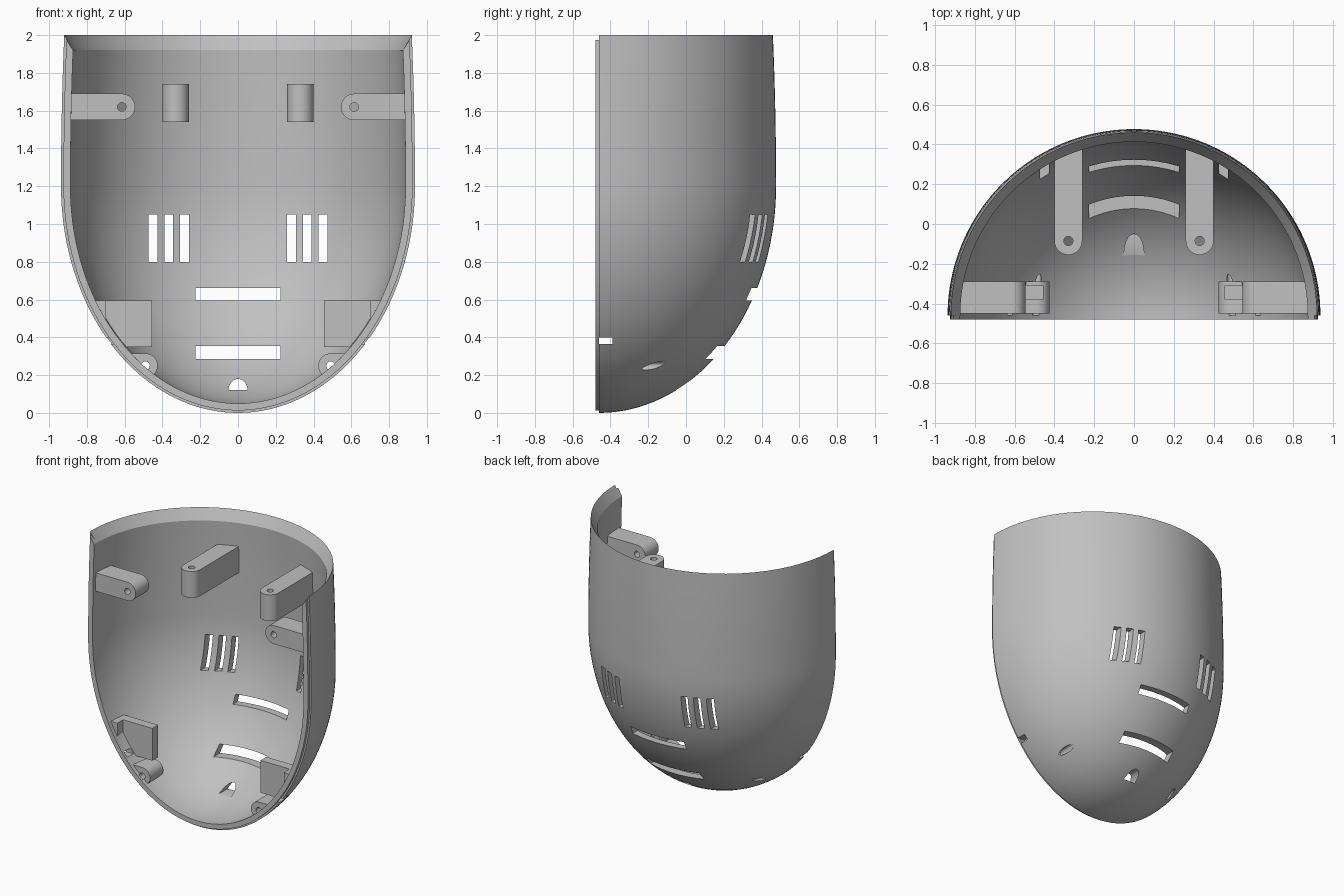
import bpy, bmesh
from math import sin, cos, pi, sqrt
from mathutils import Matrix, Vector

cube = bpy.data.objects.get("Cube")
if cube:
    bpy.data.objects.remove(cube, do_unlink=True)

grey = bpy.data.materials.new("plain grey plastic")
grey.use_nodes = True
colour = (0.53, 0.53, 0.53, 1)
grey.diffuse_color = colour
grey.node_tree.nodes["Principled BSDF"].inputs["Base Color"].default_value = colour

FRONT = -0.46          # plane of the open front edge
BELLY = 1.2            # height where the dome meets the upper wall
RADIUS = 0.937


def finish(bm, name):
    bmesh.ops.remove_doubles(bm, verts=bm.verts, dist=1e-5)
    bmesh.ops.recalc_face_normals(bm, faces=bm.faces)
    mesh = bpy.data.meshes.new(name)
    bm.to_mesh(mesh)
    bm.free()
    mesh.materials.append(grey)
    obj = bpy.data.objects.new(name, mesh)
    bpy.context.collection.objects.link(obj)
    return obj


def add_prism(bm, outline, axis, lo, hi):
    """Extrude a 2D outline along one axis."""
    def place(p, h):
        return {"x": (h, p[0], p[1]), "y": (p[0], h, p[1]), "z": (p[0], p[1], h)}[axis]
    low = [bm.verts.new(place(p, lo)) for p in outline]
    high = [bm.verts.new(place(p, hi)) for p in outline]
    bm.faces.new(low)
    bm.faces.new(high[::-1])
    for i in range(len(low)):
        j = (i + 1) % len(low)
        bm.faces.new((low[i], high[i], high[j], low[j]))


def prism(name, outline, axis, lo, hi):
    bm = bmesh.new()
    add_prism(bm, outline, axis, lo, hi)
    return finish(bm, name)


def rect(u0, u1, v0, v1):
    return [(u0, v0), (u1, v0), (u1, v1), (u0, v1)]


def circle(u, v, r, n=24):
    return [(u + r * cos(2 * pi * i / n), v + r * sin(2 * pi * i / n)) for i in range(n)]


def tongue(u, v, r, angle, length, n=20):
    """Round-ended bar whose tail points along the angle."""
    c, d = Vector((u, v)), Vector((cos(angle), sin(angle)))
    side = Vector((-d.y, d.x)) * r
    arc = [(u + r * cos(angle + pi / 2 + pi * i / n),
            v + r * sin(angle + pi / 2 + pi * i / n)) for i in range(n + 1)]
    return arc + [tuple(c + d * length - side), tuple(c + d * length + side)]


def wall(offset, top, n=36):
    """Dome profile from the bottom pole to the top, shrunk by the offset."""
    a, b = RADIUS - offset, BELLY - offset
    pts = [(a * sin(pi / 2 * i / n), BELLY - b * cos(pi / 2 * i / n)) for i in range(n + 1)]
    for i in range(1, 9):
        t = i / 8
        z = BELLY + (top - BELLY) * t
        pts.append((a - 0.017 * ((z - BELLY) / 0.8) ** 2, z))
    return pts


def half_turn(name, profile):
    """Revolve a closed profile half way round the back."""
    bm = bmesh.new()
    verts = [bm.verts.new((r, FRONT, z)) for r, z in profile]
    face = bm.faces.new(verts)
    start = face.copy()
    bmesh.ops.spin(bm, geom=[face] + list(face.edges) + verts, cent=(0, FRONT, 0),
                   axis=(0, 0, 1), angle=pi, steps=80, use_duplicate=False)
    bmesh.ops.remove_doubles(bm, verts=bm.verts, dist=1e-5)
    # Keep one cap at each end
    caps = [f for f in bm.faces if len(f.verts) > 4 and all(abs(v.co.y - FRONT) < 1e-4 for v in f.verts)]
    seen = set()
    for f in caps:
        key = f.calc_center_median().x > 0
        if key in seen:
            bm.faces.remove(f)
        seen.add(key)
    return finish(bm, name)


def boolean(obj, tool, operation):
    mod = obj.modifiers.new(operation.title(), "BOOLEAN")
    mod.operation, mod.object, mod.solver = operation, tool, "EXACT"
    bpy.context.view_layer.update()
    graph = bpy.context.evaluated_depsgraph_get()
    mesh = bpy.data.meshes.new_from_object(obj.evaluated_get(graph))
    obj.modifiers.clear()
    obj.data = mesh


# Main shell with a bevelled top edge
shell = half_turn("shell", wall(0, 2) + wall(0.05, 1.92)[::-1])

# Raised lip round the open front
outer, inner = wall(0.013, 1.975), wall(0.05, 1.92)
lip_outline = ([(-r, z) for r, z in outer[::-1]] + outer[1:]
               + inner[::-1] + [(-r, z) for r, z in inner[1:]])
lip = prism("front_lip", lip_outline, "y", FRONT - 0.02, FRONT)

# Mounts that grow out of the inner wall
mounts = []
for s, side in ((1, "left"), (-1, "right")):
    out = 0 if s > 0 else pi
    mounts += [
        prism(side + "_upper_ear", tongue(0.615 * s, 1.62, 0.07, out, 0.31), "y", -0.45, -0.29),
        prism(side + "_lower_ear", tongue(0.49 * s, 0.25, 0.065, out, 0.25), "y", -0.45, -0.29),
        prism(side + "_back_prong", tongue(0.33 * s, -0.085, 0.07, pi / 2, 0.6), "z", 1.54, 1.74),
        prism(side + "_plate", rect(0.455 * s, 0.9 * s, 0.35, 0.595), "y", -0.38, -0.31),
        prism(side + "_plate_tab", rect(0.7 * s, 0.9 * s, 0.42, 0.595), "y", -0.45, -0.38),
    ]

# Vents, drilled holes and side windows
bm = bmesh.new()
for s in (1, -1):
    for x in (0.283, 0.367, 0.45):
        add_prism(bm, rect(x * s - 0.023, x * s + 0.023, 0.8, 1.05), "y", 0, 0.8)
    add_prism(bm, circle(0.49 * s, 0.25, 0.023), "y", -0.5, 0.2)
    add_prism(bm, circle(0.615 * s, 1.62, 0.023), "y", -0.5, -0.2)
    add_prism(bm, circle(0.33 * s, -0.085, 0.023), "z", 1.4, 1.9)
for z0, z1 in ((0.285, 0.355), (0.595, 0.66)):
    add_prism(bm, rect(-0.225, 0.225, z0, z1), "y", -0.2, 0.8)
arch = [(0.05 * cos(pi * i / 16), 0.12 + 0.06 * sin(pi * i / 16)) for i in range(17)]
add_prism(bm, arch, "y", -0.3, 0.3)
add_prism(bm, rect(-0.47, -0.39, 0.365, 0.4), "x", -1, 1)
cutters = finish(bm, "hole_cutters")

# Trim the mounts inside the wall, then cut every hole
envelope = half_turn("envelope", wall(0.025, 1.9) + [(0, 1.9)])
for tool in (cutters, envelope):
    tool.hide_render = True
for part in mounts:
    boolean(part, envelope, "INTERSECT")
for part in mounts + [shell]:
    boolean(part, cutters, "DIFFERENCE")
for tool in (cutters, envelope):
    bpy.data.objects.remove(tool, do_unlink=True)

# Smooth curves, crisp edges
bpy.ops.object.select_all(action="DESELECT")
for part in mounts + [shell, lip]:
    part.select_set(True)
bpy.context.view_layer.objects.active = shell
bpy.ops.object.shade_smooth_by_angle(angle=pi / 6)
